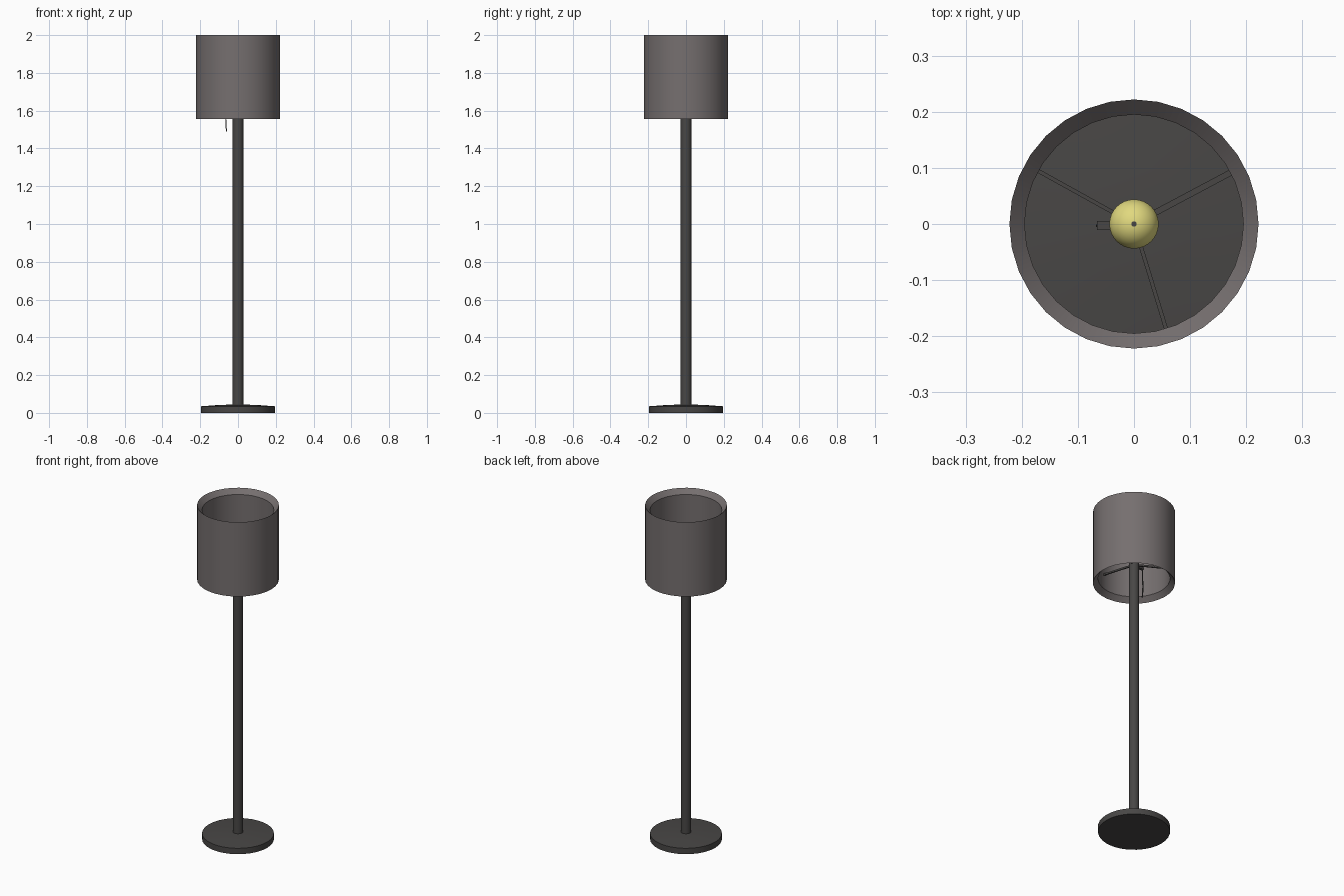
import bpy, bmesh, math
from mathutils import Matrix, Vector

if "Cube" in bpy.data.objects:
    bpy.data.objects.remove(bpy.data.objects["Cube"])


def material(name, rgb):
    m = bpy.data.materials.new(name)
    m.diffuse_color = (*rgb, 1)
    m.use_nodes = True
    m.node_tree.nodes["Principled BSDF"].inputs["Base Color"].default_value = m.diffuse_color
    return m


FABRIC = material("shade_fabric", (0.18, 0.16, 0.16))
METAL = material("dark_metal", (0.065, 0.062, 0.06))
GLASS = material("warm_glass", (0.75, 0.69, 0.21))


def finish(name, bm, mat):
    bmesh.ops.remove_doubles(bm, verts=bm.verts, dist=1e-5)
    bmesh.ops.recalc_face_normals(bm, faces=bm.faces)
    me = bpy.data.meshes.new(name)
    bm.to_mesh(me)
    bm.free()
    me.materials.append(mat)
    ob = bpy.data.objects.new(name, me)
    bpy.context.collection.objects.link(ob)
    bpy.ops.object.select_all(action='DESELECT')
    ob.select_set(True)
    bpy.context.view_layer.objects.active = ob
    bpy.ops.object.shade_smooth_by_angle(angle=math.radians(35))
    return ob


def lathe(name, profile, mat, sides=32, closed=False):
    """Spin an (r, z) profile around the z axis."""
    bm = bmesh.new()
    vs = [bm.verts.new((r, 0, z)) for r, z in profile]
    pairs = list(zip(vs, vs[1:])) + ([(vs[-1], vs[0])] if closed else [])
    es = [bm.edges.new(p) for p in pairs]
    bmesh.ops.spin(bm, geom=vs + es, cent=(0, 0, 0), axis=(0, 0, 1),
                   angle=math.tau, steps=sides, use_duplicate=False)
    return finish(name, bm, mat)


def box(name, centre, size, mat, angle=0.0):
    bm = bmesh.new()
    bmesh.ops.create_cube(bm, size=1, matrix=Matrix.Rotation(angle, 4, 'Z')
                          @ Matrix.Translation(centre) @ Matrix.Diagonal((*size, 1)))
    return finish(name, bm, mat)


# Round foot with a gently raised top, and the pole
lathe("base", [(0, 0), (0.195, 0), (0.195, 0.035), (0.1, 0.042), (0, 0.045)], METAL)
lathe("pole", [(0, 0.04), (0.028, 0.04), (0.028, 1.68), (0, 1.68)], METAL, 24)

# Thick drum shade whose rims slope inward
lathe("shade", [(0.222, 1.555), (0.222, 2.0), (0.195, 1.972), (0.195, 1.583)],
      FABRIC, closed=True)

# Three spokes carrying the shade
for i, (deg, width) in enumerate([(28, 0.011), (151, 0.007), (-73, 0.007)]):
    box(f"shade_spoke_{i + 1}", (0.108, 0, 1.67), (0.18, width, 0.01), METAL,
        math.radians(deg))

# Socket and bulb
lathe("socket", [(0, 1.67), (0.022, 1.67), (0.022, 1.71), (0, 1.71)], METAL, 24)
arc = [(0.044 * math.sin(a), 1.775 - 0.044 * math.cos(a))
       for a in (math.radians(35 + 145 * k / 12) for k in range(12))]
lathe("bulb", [(0, 1.70), (0.018, 1.70), (0.02, 1.725)] + arc + [(0, 1.819)], GLASS)
lathe("bulb_tip", [(0, 1.815), (0.005, 1.815), (0.005, 1.821), (0, 1.821)], METAL, 12)

# Switch arm and pull cord
box("switch_arm", (-0.045, -0.003, 1.67), (0.042, 0.016, 0.014), METAL)
cord = bpy.data.curves.new("pull_cord", 'CURVE')
cord.dimensions = '3D'
cord.bevel_depth = 0.003
cord.bevel_resolution = 1
cord.use_fill_caps = True
line = cord.splines.new('POLY')
pts = [(-0.062, 1.67), (-0.065, 1.56), (-0.064, 1.52), (-0.06, 1.49)]
line.points.add(len(pts) - 1)
for p, (x, z) in zip(line.points, pts):
    p.co = (x, -0.003, z, 1)
cord.materials.append(METAL)
bpy.context.collection.objects.link(bpy.data.objects.new("pull_cord", cord))
